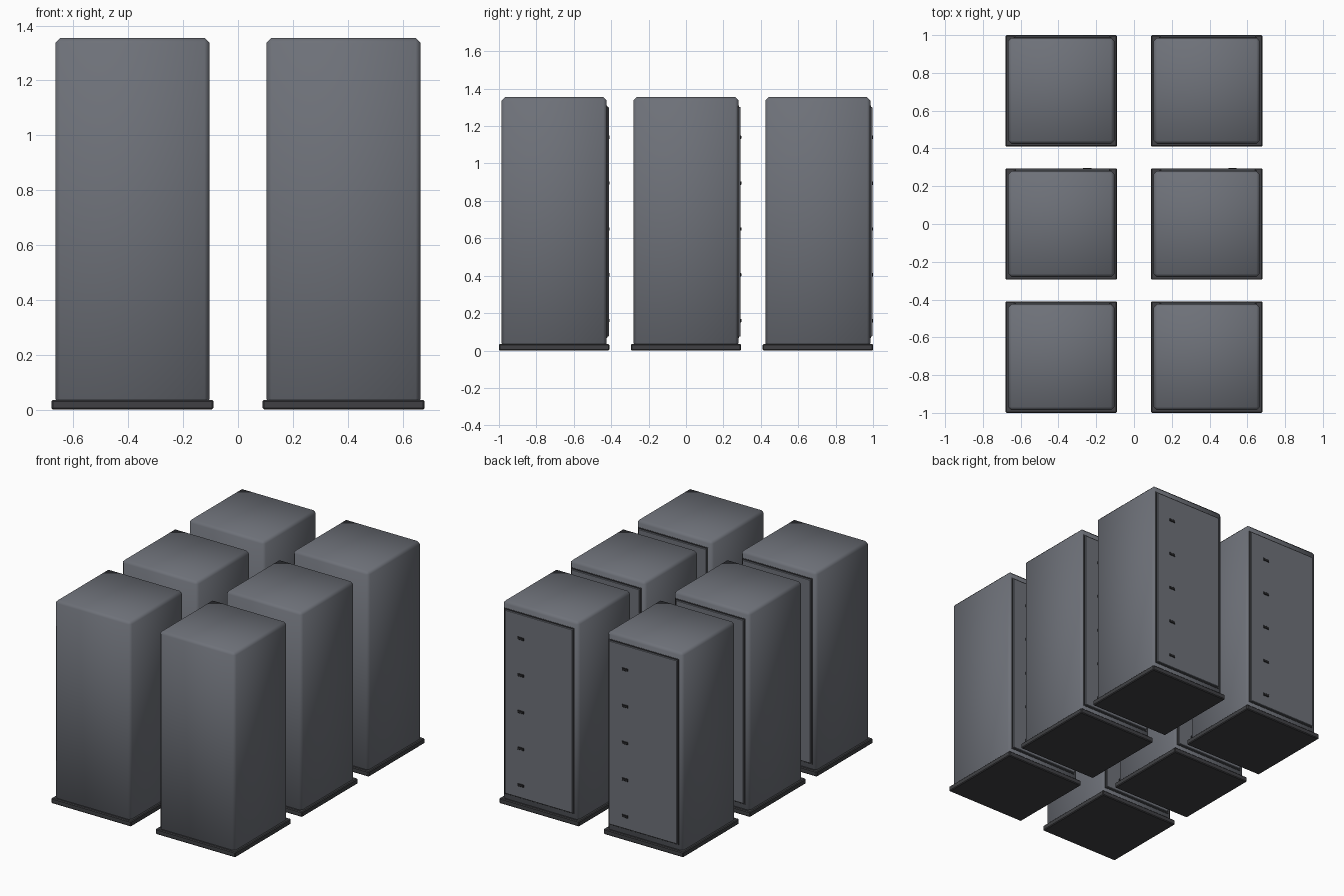
import bpy

if "Cube" in bpy.data.objects:
    bpy.data.objects.remove(bpy.data.objects["Cube"], do_unlink=True)


def material(name, colour):
    mat = bpy.data.materials.new(name)
    mat.use_nodes = True
    mat.diffuse_color = colour
    mat.node_tree.nodes["Principled BSDF"].inputs["Base Color"].default_value = colour
    return mat


GREY = material("slate grey metal", (0.155, 0.165, 0.19, 1))
DARK = material("dark grey plinth", (0.05, 0.051, 0.056, 1))
BLACK = material("black latch", (0.02, 0.02, 0.022, 1))


def box(name, mat, centre, low, high, bevel, angle=None):
    """Bevelled box between two corners given relative to a cabinet centre."""
    mid = [c + (a + b) / 2 for c, a, b in zip(centre, low, high)]
    bpy.ops.mesh.primitive_cube_add(size=1, location=mid)
    ob = bpy.context.object
    ob.name = name
    ob.scale = [b - a for a, b in zip(low, high)]
    bpy.ops.object.transform_apply(location=False, rotation=False, scale=True)
    ob.data.materials.append(mat)
    mod = ob.modifiers.new("bevelled edges", "BEVEL")
    mod.width = bevel
    mod.segments = 1
    # Only the body is smoothed over its bevels; the small parts stay crisp
    if mat == GREY and bevel > 0.01:
        bpy.ops.object.shade_smooth()


PITCH = 0.705
for side, x in (("left", 0.385), ("right", -0.385)):
    for row, step in (("front", -1), ("middle", 0), ("back", 1)):
        c = (x, step * PITCH, 0)
        tag = f"{row}_{side}"
        # Plinth and cabinet body
        box(f"plinth_{tag}", DARK, c, (-0.295, -0.295, 0), (0.295, 0.295, 0.035), 0.005)
        box(f"cabinet_body_{tag}", GREY, c, (-0.281, -0.281, 0.02), (0.281, 0.281, 1.355), 0.018)
        # Dark seal behind the rear door panel
        box(f"door_seal_{tag}", DARK, c, (-0.252, 0.276, 0.068), (0.265, 0.284, 1.309), 0.001)
        box(f"door_{tag}", GREY, c, (-0.244, 0.276, 0.076), (0.257, 0.292, 1.301), 0.002)
        # Column of small latches on the door
        for i in range(5):
            z = 0.16 + 0.245 * i
            box(f"latch_{i + 1}_{tag}", BLACK, c, (0.115, 0.287, z - 0.009),
                (0.16, 0.296, z + 0.009), 0.002)
